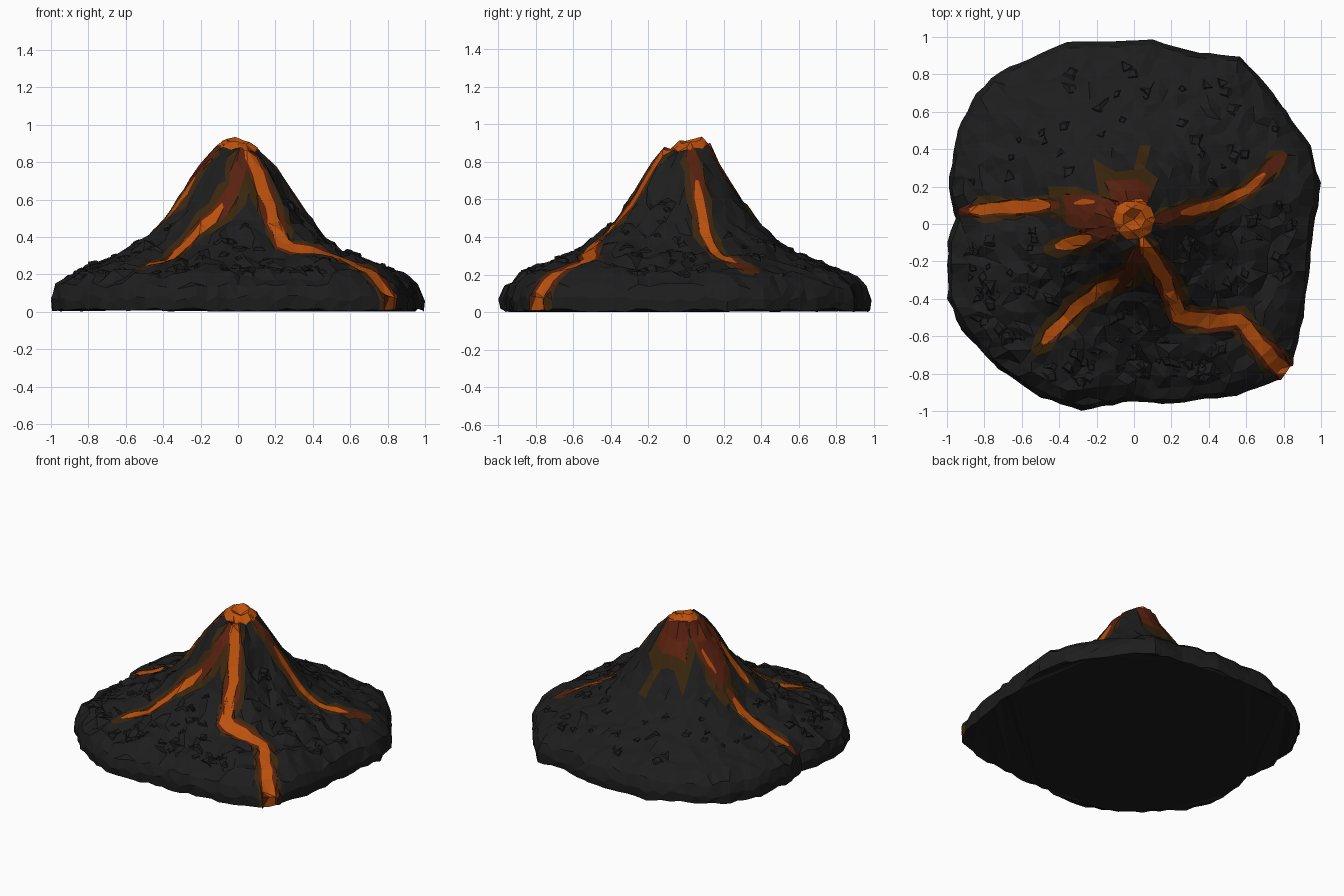
import bpy, bmesh, math, random
from mathutils import Vector
from mathutils.geometry import delaunay_2d_cdt
from mathutils.bvhtree import BVHTree

if "Cube" in bpy.data.objects:
    bpy.data.objects.remove(bpy.data.objects["Cube"])

random.seed(7)
MATS = []
for name, c in [("dark_rock", (.0125, .0125, .0125)), ("scorched_brown", (.042, .019, .004)),
                ("cooling_red", (.10, .0155, .005)), ("lava_orange", (.50, .083, .004))]:
    MATS.append(bpy.data.materials.new(name))
    MATS[-1].diffuse_color = (*c, 1)

# Plan outline, counter-clockwise from the right
OUTLINE = [(.99, .1), (1, .22), (.95, .42), (.75, .7), (.57, .9), (.35, .92), (.1, .99), (-.2, .98),
           (-.36, .98), (-.72, .82), (-.85, .7), (-.95, .5), (-1, .2), (-.96, .03), (-1, -.1),
           (-1, -.4), (-.93, -.57), (-.73, -.78), (-.5, -.93), (-.28, -1), (0, -.95), (.15, -.97),
           (.55, -.92), (.78, -.84), (.85, -.76), (.91, -.5), (.95, -.2), (.96, -.03)]
# Height against relative radius
PROFILE = [(0, .93), (.12, .87), (.2, .76), (.3, .6), (.4, .47), (.5, .38), (.6, .312),
           (.75, .25), (.9, .2), (.975, .135), (1.3, .1)]
CRATER = [(0, .875), (.065, .918), (.13, .862)]
CX, CY = 0, .025
# Local bumps and dips: x, y, radius, height
BUMPS = [(.82, -.8, .15, -.06), (.42, -.65, .13, .035), (.74, -.5, .13, .03), (.62, .34, .1, .03),
         (-.6, -.25, .12, .03), (-.12, -.33, .14, -.06), (-.34, -.48, .2, -.05), (.5, .13, .15, -.035)]
# Ridges and gullies down the cone: direction in degrees, spread, height
RIDGES = [(-85, 14, .03), (-142, 17, -.05), (-28, 20, -.05), (175, 25, .045), (5, 20, .04)]

def interp(table, t):
    for (a, u), (b, v) in zip(table, table[1:]):
        if t <= b:
            return u + (v - u) * (t - a) / (b - a)
    return table[-1][1]

def inside(p, poly):
    hit = False
    for (x1, y1), (x2, y2) in zip(poly, poly[1:] + poly[:1]):
        if (y1 > p[1]) != (y2 > p[1]) and p[0] < x1 + (p[1] - y1) * (x2 - x1) / (y2 - y1):
            hit = not hit
    return hit

def resample(pts, closed=True, step=.06):
    out = []
    ring = pts + pts[:1] if closed else pts
    for a, b in zip(ring, ring[1:]):
        a, b = Vector(a), Vector(b)
        n = max(1, round((b - a).length / step))
        out += [tuple(a.lerp(b, i / n)) for i in range(n)]
    return out + ([] if closed else [pts[-1]])

def edge_radius(x, y):
    """Distance from the centre to the outline in the direction of x, y."""
    d = Vector((x, y)).normalized()
    for a, b in zip(OUTLINE, OUTLINE[1:] + OUTLINE[:1]):
        a, b = Vector(a), Vector(b)
        ca, cb = a.x * d.y - a.y * d.x, b.x * d.y - b.y * d.x
        if ca >= 0 >= cb and a.dot(d) > 0 and ca != cb:
            return a.lerp(b, ca / (ca - cb)).length
    return 1

def height(x, y):
    rc = math.hypot(x - CX, y - CY)
    if rc < .125:
        return interp(CRATER, rc) + .018 * math.cos(math.atan2(y - CY, x - CX) - 2.3) * rc / .1
    s = math.hypot(x, y) / edge_radius(x, y)
    z = interp(PROFILE, s)
    for angle, spread, h in RIDGES:
        off = (math.degrees(math.atan2(y, x)) - angle + 180) % 360 - 180
        z += h * math.exp(-(off / spread) ** 2) * max(0, 1 - abs(s - .29) / .25)
    return z + sum(h * max(0, 1 - math.hypot(x - bx, y - by) / r) for bx, by, r, h in BUMPS)

def stroke(path, w):
    """Ragged tapered band around a centre line, as a polygon."""
    pts = [Vector(p) for p in resample(path, False)]
    left, right = [], []
    for i, p in enumerate(pts):
        d = (pts[min(i + 1, len(pts) - 1)] - pts[max(i - 1, 0)]).normalized()
        n = Vector((-d.y, d.x)) * w * (.35 if i in (0, len(pts) - 1) else 1)
        left.append(tuple(p + n * random.uniform(.75, 1.2)))
        right.append(tuple(p - n * random.uniform(.75, 1.2)))
    return left + right[::-1]

# Lava streams: brown halo, red crust, orange core, each painted over the last
FRONT_RIGHT = [(.04, -.07), (.07, -.14), (.17, -.3), (.24, -.49), (.4, -.52), (.56, -.51),
               (.67, -.64), (.79, -.77)]
FRONT_LEFT = [(.03, -.12), (-.02, -.27), (-.18, -.35), (-.32, -.46), (-.49, -.64)]
RIGHT = [(.1, .02), (.25, .06), (.43, .1), (.6, .18), (.7, .27), (.81, .38)]
LEFT = [(-.94, .06), (-.88, .07), (-.7, .085), (-.4, .1)]
crater_rim = [(CX + r * math.cos(a * math.pi / 5), CY + r * math.sin(a * math.pi / 5))
              for a in range(10) for r in [random.uniform(.108, .12)]]
LAYERS = [
    (1, [stroke(FRONT_RIGHT + [(.87, -.86)], .078), stroke(FRONT_LEFT + [(-.53, -.69)], .07),
         stroke(RIGHT, .06), stroke(LEFT[1:] + [(-.3, .12)], .065),
         stroke([(-.48, -.14), (-.42, -.13), (-.3, -.1), (-.12, -.04)], .06),
         resample([(-.1, .12), (-.3, .2), (-.46, .2), (-.44, .03), (-.28, -.04), (-.1, -.1)]),
         resample([(-.18, .12), (-.22, .35), (-.1, .28), (0, .29), (.03, .42), (.09, .42),
                   (.06, .3), (.13, .24), (.08, .12)])]),
    (2, [stroke(FRONT_RIGHT + [(.87, -.86)], .054), stroke(FRONT_LEFT, .036), stroke(RIGHT, .034),
         stroke(LEFT, .038), stroke([(-.34, -.1), (-.2, -.06), (-.08, -.03)], .035),
         resample([(-.38, .16), (-.2, .15), (-.08, .12), (-.08, -.06), (-.2, -.06), (-.36, 0)]),
         resample([(-.1, .1), (-.16, .23), (.02, .24), (.09, .2), (.07, .1)])]),
    (3, [stroke(FRONT_RIGHT[:4], .031), stroke(FRONT_RIGHT[2:] + [(.83, -.81)], .036),
         stroke([(-.08, -.3)] + FRONT_LEFT[2:], .03), stroke(RIGHT[1:5], .026),
         stroke([(-.88, .07), (-.65, .09), (-.45, .1)], .034),
         stroke([(-.42, -.12), (-.33, -.1), (-.23, -.07)], .03),
         stroke([(-.32, .11), (-.27, .12), (-.21, .12)], .02), crater_rim])]

def paint(x, y):
    return max([i for i, polys in LAYERS if any(inside((x, y), p) for p in polys)], default=0)

# Plan points: outline, lava borders, crater, then scattered rock points
points, edges, rough = [Vector((CX, CY))], [], [0]

def add_loop(poly, r):
    k, n = len(points), len(poly)
    points.extend(Vector(p) for p in poly)
    rough.extend([r] * n)
    edges.extend((k + i, k + (i + 1) % n) for i in range(n))

rim = [tuple(Vector(p) * .975 * random.uniform(.985, 1.005)) for p in resample(OUTLINE)]
add_loop(rim, .018)
for layer, polys in LAYERS:
    for poly in polys:
        add_loop(poly, .014 if layer == 1 else .006)
add_loop([(CX + .062 * math.cos(a * math.pi / 3.5), CY + .062 * math.sin(a * math.pi / 3.5))
          for a in range(7)], .01)
for _ in range(7000):
    p = Vector((random.uniform(-1, 1), random.uniform(-1, 1)))
    gap = .034 if p.length < .45 else .048
    if p.length > .14 and inside(p, rim) and all((p - q).length > gap for q in points):
        points.append(p)
        rough.append(.027 if p.y < .1 else .013)

# Mountain surface
verts, _, faces, origin, _, _ = delaunay_2d_cdt(points, edges, [], 0, 1e-5)
bm = bmesh.new()
for v, src in zip(verts, origin):
    r = rough[src[0]] if src else .004
    bm.verts.new((v.x, v.y, height(v.x, v.y) + random.uniform(-r, r)))
bverts = list(bm.verts)
for f in faces:
    if inside(sum((verts[i] for i in f), Vector((0, 0))) / len(f), rim):
        bm.faces.new([bverts[i] for i in f])
bmesh.ops.delete(bm, geom=[v for v in bm.verts if not v.link_faces], context='VERTS')

# Skirt around the foot and flat underside
loop = [e for e in bm.edges if e.is_boundary]
for low, high, s in ((.05, .09, 1), (0, .02, .995)):
    new = bmesh.ops.extrude_edge_only(bm, edges=loop)["geom"]
    for v in (g for g in new if isinstance(g, bmesh.types.BMVert)):
        xy = v.co.xy * (edge_radius(v.co.x, v.co.y) * s * random.uniform(.99, 1) / v.co.xy.length)
        v.co = (*xy, random.uniform(low, high))
    loop = [g for g in new if isinstance(g, bmesh.types.BMEdge)]
bmesh.ops.holes_fill(bm, edges=loop, sides=0)
bmesh.ops.triangulate(bm, faces=[f for f in bm.faces if len(f.verts) > 3])
bmesh.ops.recalc_face_normals(bm, faces=bm.faces)
for f in bm.faces:
    c = f.calc_center_median()
    if f.normal.z > -.5 and c.x > -.95:
        f.material_index = paint(c.x, c.y)
tree = BVHTree.FromBMesh(bm)

def finish(bm, name):
    me = bpy.data.meshes.new(name)
    bm.to_mesh(me)
    bm.free()
    for m in MATS:
        me.materials.append(m)
    bpy.context.collection.objects.link(bpy.data.objects.new(name, me))

finish(bm, "volcano_mountain")

# Flat shards half buried in the flanks, mostly on the front
bm = bmesh.new()
count = 0
while count < 130:
    x, y = random.uniform(-.9, .9), random.uniform(-.9, .9)
    s = math.hypot(x, y) / edge_radius(x, y)
    size = random.uniform(.04, .085)
    if not .2 < s < .9 or (y > .15 and random.random() < .7):
        continue
    if any(paint(x + size * math.cos(a), y + size * math.sin(a)) for a in range(7)):
        continue
    hit, normal, _, _ = tree.ray_cast(Vector((x, y, 2)), Vector((0, 0, -1)))
    tilt = normal + Vector((0, 0, .5)) + Vector([random.uniform(-.25, .25) for _ in range(3)])
    mat = tilt.to_track_quat('Z', 'Y').to_matrix().to_4x4()
    mat.translation = hit - normal * .008
    shard = bmesh.ops.create_cone(bm, cap_ends=True, segments=random.choice((3, 4, 4)),
                                  radius1=size, radius2=size * .4, depth=.034)["verts"]
    for v in shard:
        v.co.x *= random.uniform(.6, 1.2)
        v.co.y *= random.uniform(.5, 1)
    bmesh.ops.transform(bm, matrix=mat, verts=shard)
    count += 1
finish(bm, "rock_shards")

for m in bpy.data.materials:
    if m.users and not m.is_grease_pencil:
        m.use_nodes = True
        m.node_tree.nodes["Principled BSDF"].inputs["Base Color"].default_value = m.diffuse_color
